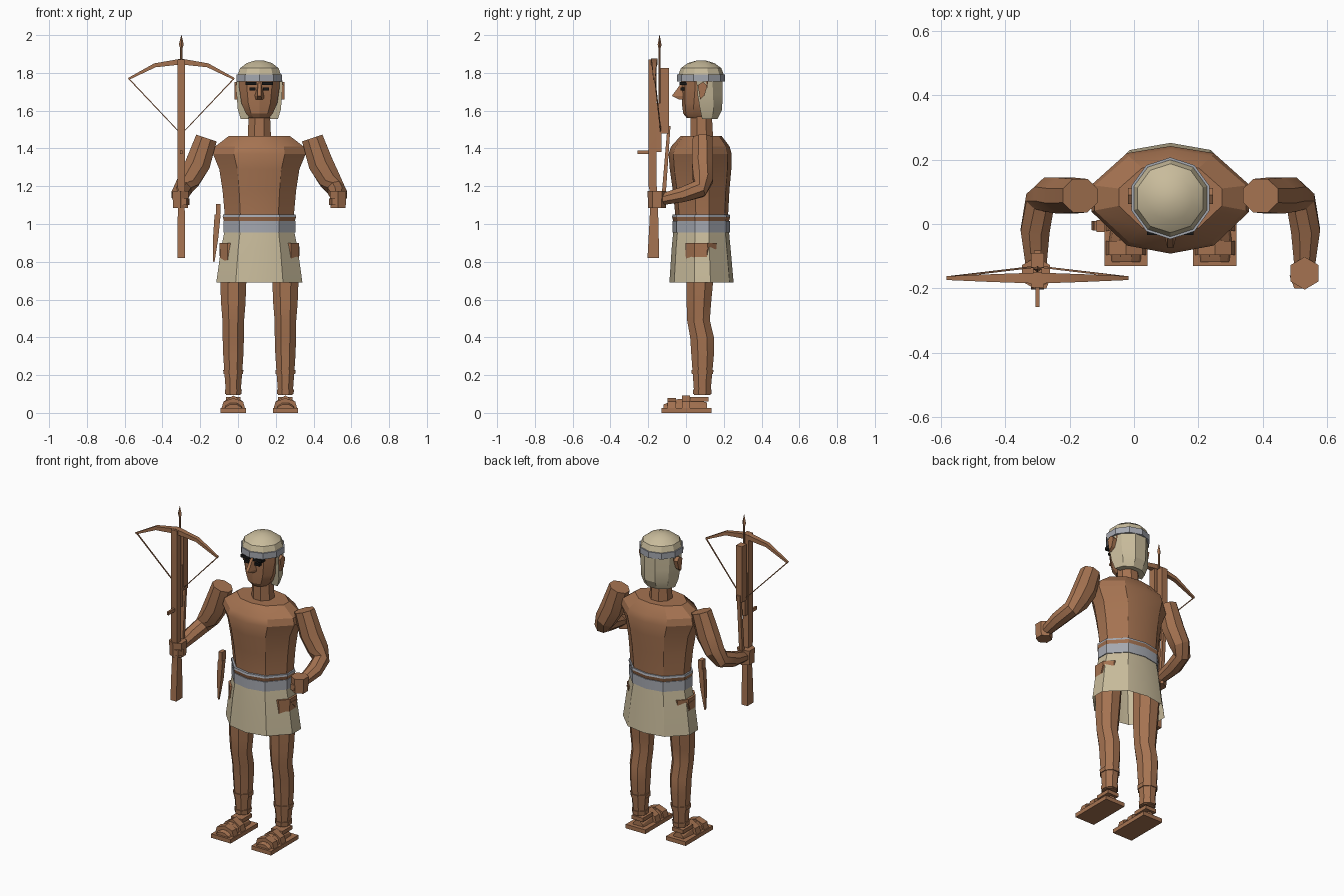
import bpy, bmesh, math
from mathutils import Vector

CX, CY = 0.113, 0.08          # body axis
BOW = -0.30                   # crossbow axis in x


def material(name, rgb):
    m = bpy.data.materials.new(name)
    m.diffuse_color = (*rgb, 1)
    return m


BROWN = material("brown", (0.376, 0.171, 0.082))
CREAM = material("cream", (0.578, 0.497, 0.328))
GREY = material("grey", (0.376, 0.392, 0.434))
BLACK = material("black", (0.008, 0.008, 0.008))


def loft(name, rings, mat, caps=True, smooth=25):
    """Skin a list of equally long point rings."""
    bm = bmesh.new()
    vs = [[bm.verts.new(p) for p in r] for r in rings]
    n = len(vs[0])
    for a, b in zip(vs, vs[1:]):
        for i in range(n):
            j = (i + 1) % n
            bm.faces.new((a[i], a[j], b[j], b[i]))
    if caps:
        bm.faces.new(vs[0])
        bm.faces.new(vs[-1])
    bmesh.ops.recalc_face_normals(bm, faces=bm.faces)
    me = bpy.data.meshes.new(name)
    bm.to_mesh(me)
    bm.free()
    me.materials.append(mat)
    ob = bpy.data.objects.new(name, me)
    bpy.context.collection.objects.link(ob)
    bpy.context.view_layer.objects.active = ob
    ob.select_set(True)
    bpy.ops.object.shade_smooth_by_angle(angle=math.radians(smooth))
    ob.select_set(False)
    return ob


def circle(n, turn=0.0):
    return [(math.cos(math.tau * i / n + turn), math.sin(math.tau * i / n + turn)) for i in range(n)]


def stack(name, shape, levels, mat, cx=CX, **kw):
    """Scale one flat outline at each level (z, rx, ry, cy)."""
    return loft(name, [[(cx + x * rx, cy + y * ry, z) for x, y in shape]
                       for z, rx, ry, cy in levels], mat, **kw)


def tube(name, path, mat, n=8, ref=(1, 0, 0)):
    """Sweep a polygon along (x, y, z, ru, rv) points."""
    pts = [Vector(p[:3]) for p in path]
    rings = []
    for i, (x, y, z, ru, rv) in enumerate(path):
        t = (pts[min(i + 1, len(pts) - 1)] - pts[max(i - 1, 0)]).normalized()
        v = t.cross(Vector(ref)).normalized()
        u = v.cross(t)
        turn = math.pi / n
        k = 1 / math.cos(turn)
        rings.append([pts[i] + u * ru * k * c + v * rv * k * s for c, s in circle(n, turn)])
    return loft(name, rings, mat)


def box(name, x, y, z, mat):
    """Box between (low, high) pairs."""
    return loft(name, [[(x[0], y[0], h), (x[1], y[0], h), (x[1], y[1], h), (x[0], y[1], h)]
                       for h in z], mat)


# Torso, belt and skirt share a ten-sided outline
BODY = [(0, -1), (.55, -.85), (1, -.22), (1, .28), (.55, .87), (0, 1),
        (-.55, .87), (-1, .28), (-1, -.22), (-.55, -.85)]
stack("torso", BODY, [(0.95, .18, .138, .08), (1.05, .183, .14, .083), (1.18, .195, .15, .08),
                      (1.29, .212, .163, .077), (1.37, .245, .167, .075),
                      (1.41, .235, .155, .076), (1.467, .16, .108, .08)], BROWN)
stack("belt", BODY, [(.955, .191, .152, .08), (1.015, .191, .152, .08)], GREY)
stack("waist_cord", BODY, [(1.015, .187, .147, .08), (1.037, .194, .154, .08)], BROWN)
stack("waist_trim", BODY, [(1.037, .194, .154, .08), (1.049, .192, .151, .08)], GREY)
stack("skirt", BODY, [(.965, .184, .147, .08), (.87, .203, .156, .08), (.69, .228, .17, .082)],
      CREAM, caps=False)

# Neck and head
stack("neck", circle(8, math.pi / 8), [(1.43, .068, .065, .085), (1.60, .06, .06, .08)], BROWN)
stack("head", circle(10, math.pi / 10),
      [(1.56, .052, .055, .06), (1.585, .075, .075, .06), (1.64, .1, .092, .07),
       (1.72, .112, .104, .08), (1.78, .115, .108, .08)], BROWN)
DOME = circle(10, math.pi / 10)
stack("headband", DOME, [(1.755, .127, .127, CY), (1.792, .127, .127, CY)], GREY)
stack("hair_cap", DOME, [(1.785, .122, .122, CY), (1.825, .107, .107, CY),
                         (1.852, .07, .07, CY), (1.866, .022, .022, CY)], CREAM)
HALF = [(math.cos(a), math.sin(a)) for a in (math.pi * i / 5 for i in range(6))]
stack("back_hair", HALF, [(1.555, .098, .085, .085), (1.605, .114, .122, .075),
                          (1.68, .12, .138, .062), (1.76, .122, .145, .055)], CREAM)

# Nose wedge
loft("nose", [[(CX - w, .02, z), (CX + w, .02, z), (CX + t, y, z), (CX - t, y, z)]
              for z, w, t, y in ((1.66, .033, .012, -.04), (1.678, .034, .009, -.075),
                                 (1.75, .014, .008, -.022))], BROWN)

for s, side in ((-1, "right"), (1, "left")):
    def X(x):
        return CX + s * x

    def XR(a, b):
        return sorted((X(a), X(b)))

    # Eyes, brows, ears
    box(side + "_eye", XR(.02, .052), (-.029, .01), (1.707, 1.723), BLACK)
    box(side + "_brow", XR(.014, .072), (-.034, .01), (1.735, 1.752), BLACK)
    loft(side + "_ear", [[(X(x), y, z) for y, z in ((.075, 1.66), (.098, 1.68), (.112, 1.73),
                                                    (.09, 1.752), (.062, 1.735))]
                         for x in (.095, .132)], BROWN)

    # Arm: shoulder to wrist, then fist
    tube(side + "_arm", [(X(.28), .088, 1.455, .057, .052), (X(.325), .088, 1.32, .066, .056),
                         (X(.372), .09, 1.235, .058, .053), (X(.405), .07, 1.185, .045, .047),
                         (X(.42), -.02, 1.155, .045, .04), (X(.417), -.13, 1.13, .032, .03)], BROWN)
    stack(side + "_fist", circle(6, math.pi / 6), [(1.085, .046, .047, -.153),
                                                   (1.175, .05, .051, -.153)], BROWN, cx=X(.417))
    loft(side + "_thumb", [[(X(x), y, z) for x, y in ((.37, -.16), (.385, -.2), (.41, -.2), (.41, -.16))]
                           for z in (1.1, 1.135)], BROWN)

    # Leg with two ankle bands
    LEG = circle(8, math.pi / 8)
    lx = X(.138)
    stack(side + "_leg", LEG, [(.095, .041, .046, .086), (.2, .05, .055, .087), (.31, .058, .065, .088),
                               (.4, .061, .068, .085), (.49, .062, .065, .066),
                               (.58, .07, .07, .068), (.7, .075, .077, .073),
                               (.9, .078, .09, .08)], BROWN, cx=lx)
    stack(side + "_shin_band", LEG, [(.205, .056, .061, .087), (.228, .058, .063, .087)], BROWN, cx=lx)
    stack(side + "_ankle_band", LEG, [(.1, .047, .052, .086), (.125, .049, .054, .086)], BROWN, cx=lx)

    # Sandal: sole, foot wedge, straps
    box(side + "_sole", (lx - .067, lx + .067), (-.131, .135), (0, .025), BROWN)
    loft(side + "_foot", [[(lx - w, y, .022), (lx + w, y, .022), (lx + w * .85, y, h * .7),
                           (lx + w * .35, y, h), (lx - w * .35, y, h), (lx - w * .85, y, h * .7)]
                          for y, w, h in ((-.118, .046, .045), (-.05, .053, .072),
                                          (.03, .042, .075), (.11, .036, .055))], BROWN)
    for k, (y, h) in enumerate(((-.075, .078), (0.0, .092))):
        arch = [(-.062, .025), (-.052, .06), (0, h), (.052, .06), (.062, .025)]
        loft(f"{side}_strap_{k + 1}", [[(lx + x, y + d, z) for x, z in arch] for d in (-.022, .022)], BROWN)
    box(side + "_heel_strap", (lx - .038, lx + .038), (.02, .118), (.06, .083), BROWN)

    # Small pointed hip tab on the skirt
    loft(side + "_hip_tab", [[(X(x), y, z) for y, z in ((.055, .88), (.118, .875), (.1, .83))]
                             for x in (.18, .212)], BROWN)

# Knife hanging at the right hip
tube("knife_blade", [(-.128, -.005, .80, .004, .004), (-.118, -.005, .93, .014, .014),
                     (-.108, -.005, 1.05, .016, .015)], BROWN, n=4)
box("knife_handle", (-.117, -.092), (-.025, .012), (1.05, 1.105), BROWN)

# Crossbow stock
loft("crossbow_stock", [[(BOW - w, a, z), (BOW + w, a, z), (BOW + w, b, z), (BOW - w, b, z)]
                        for z, w, a, b in ((.82, .02, -.204, -.142), (1.0, .02, -.194, -.146),
                                           (1.15, .016, -.187, -.15), (1.2, .02, -.198, -.155),
                                           (1.872, .02, -.198, -.155))], BROWN)
box("crossbow_magazine", (BOW - .02, BOW + .02), (-.135, -.09), (1.48, 1.825), BROWN)
box("magazine_mount", (BOW - .014, BOW + .014), (-.156, -.13), (1.38, 1.64), BROWN)
box("trigger", (BOW - .006, BOW + .006), (-.258, -.195), (1.37, 1.39), BROWN)
tube("lever", [(BOW, -.122, 1.1, .011, .011), (BOW, -.09, 1.52, .011, .008)], BROWN, n=4)

# Bow limbs and string
tube("bow_limbs", [(BOW + x, -.168, z, r, r * .9) for x, z, r in
                   ((-.28, 1.768, .006), (-.14, 1.84, .012), (0, 1.86, .017),
                    (.14, 1.84, .012), (.28, 1.768, .006))], BROWN, n=4, ref=(0, 1, 0))
tube("bow_string", [(BOW - .277, -.165, 1.768, .003, .003), (BOW, -.132, 1.475, .003, .003),
                    (BOW + .277, -.165, 1.768, .003, .003)], BROWN, n=4, ref=(0, 1, 0))

# Bolt with pointed head
stack("bolt_shaft", circle(6), [(1.47, .006, .006, -.14), (1.94, .006, .006, -.14)], BROWN, cx=BOW)
stack("bolt_head", circle(4), [(1.935, .008, .008, -.14), (1.95, .013, .01, -.14),
                               (2.0, .001, .001, -.14)], BROWN, cx=BOW)
